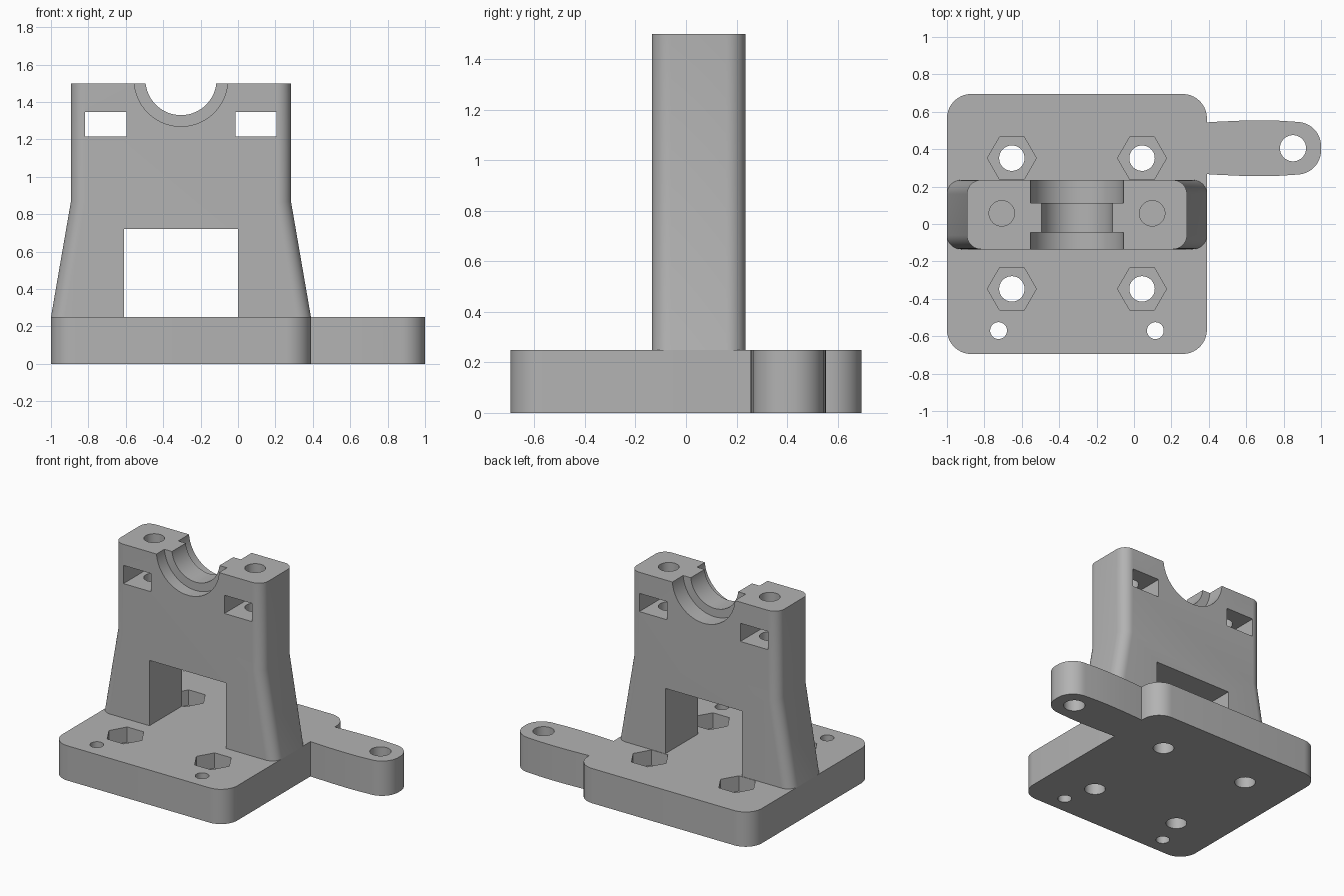
import bpy
import bmesh
from math import cos, sin, pi, radians

if "Cube" in bpy.data.objects:
    bpy.data.objects.remove(bpy.data.objects["Cube"])

grey = bpy.data.materials.new("plain grey")
grey.use_nodes = True
grey.diffuse_color = (0.45, 0.45, 0.45, 1)
grey.node_tree.nodes["Principled BSDF"].inputs["Base Color"].default_value = grey.diffuse_color

BODY_X = -0.305      # symmetry line of the plate and tower
TOWER_Y = 0.05
PLATE_TOP = 0.25


def prism(name, outline, low, high, axis="Z", round_side=0):
    """Extrude a 2D outline along Z or Y, optionally rounding its long side edges."""
    def place(p, depth):
        return (p[0], p[1], depth) if axis == "Z" else (p[0], depth, p[1])
    bm = bmesh.new()
    face = bm.faces.new([bm.verts.new(place(p, low)) for p in outline])
    shift = (0, 0, high - low) if axis == "Z" else (0, high - low, 0)
    new = bmesh.ops.extrude_face_region(bm, geom=[face])["geom"]
    bmesh.ops.translate(bm, vec=shift, verts=[g for g in new if isinstance(g, bmesh.types.BMVert)])
    bmesh.ops.recalc_face_normals(bm, faces=bm.faces)
    if round_side:
        edges = [e for e in bm.edges if abs(e.verts[0].co.z - e.verts[1].co.z) > 0.1]
        bmesh.ops.bevel(bm, geom=edges, offset=round_side, segments=10, profile=0.5, affect="EDGES")
    mesh = bpy.data.meshes.new(name)
    bm.to_mesh(mesh)
    bm.free()
    mesh.materials.append(grey)
    obj = bpy.data.objects.new(name, mesh)
    bpy.context.collection.objects.link(obj)
    return obj


def circle(x, y, r, n=48):
    return [(x + r * cos(2 * pi * i / n), y + r * sin(2 * pi * i / n)) for i in range(n)]


def box(x0, x1, y0, y1):
    return [(x0, y0), (x1, y0), (x1, y1), (x0, y1)]


def cut(target, cutters):
    """Subtract each cutter and discard it."""
    bpy.context.view_layer.objects.active = target
    for cutter in cutters:
        mod = target.modifiers.new("cut", "BOOLEAN")
        mod.operation = "DIFFERENCE"
        mod.solver = "EXACT"
        mod.object = cutter
        bpy.ops.object.modifier_apply(modifier=mod.name)
        bpy.data.objects.remove(cutter)


# Base plate with nut recesses, bolt holes and two small front holes
plate = prism("base_plate", box(-1, 0.39, -0.695, 0.695), 0, PLATE_TOP, round_side=0.13)
holes = []
for side in (-1, 1):
    x = BODY_X + side * 0.348
    for y in (-0.347, 0.352):
        holes.append(prism("bolt_hole", circle(x, y, 0.068), -0.1, 0.4))
        holes.append(prism("nut_recess", circle(x, y, 0.131, 6), 0.14, 0.4))
    holes.append(prism("small_hole", circle(BODY_X + side * 0.419, -0.57, 0.045), -0.1, 0.4))
cut(plate, holes)

# Side arm: gently bulging sides and a rounded end
half = [(0.37, 0.137), (0.45, 0.142), (0.56, 0.147), (0.68, 0.149), (0.78, 0.147), (0.87, 0.141)]
half += [(0.87 + 0.13 * sin(a), 0.011 + 0.13 * cos(a)) for a in [i * pi / 24 for i in range(1, 13)]]
outline = [(x, 0.405 - d) for x, d in half] + [(x, 0.405 + d) for x, d in reversed(half)]
arm = prism("side_arm", outline, 0, PLATE_TOP)
cut(arm, [prism("arm_hole", circle(0.85, 0.405, 0.07), -0.1, 0.4)])

# Tower: tapered foot, straight head, rounded side edges
profile = [(0.695, PLATE_TOP), (0.588, 0.87), (0.588, 1.5)]
outline = [(BODY_X + w, z) for w, z in profile] + [(BODY_X - w, z) for w, z in reversed(profile)]
tower = prism("tower", outline, -0.135, 0.235, "Y", round_side=0.075)

# Tower openings: window, stepped bearing cradle, nut slots and bolt holes
cutters = [
    prism("window", box(-0.61, 0, 0.1, 0.72), -0.5, 0.5, "Y"),
    prism("cradle", circle(BODY_X, 1.52, 0.19, 96), -0.5, 0.5, "Y"),
    prism("front_seat", circle(BODY_X, 1.52, 0.25, 96), -0.5, -0.045, "Y"),
    prism("back_seat", circle(BODY_X, 1.52, 0.25, 96), 0.112, 0.5, "Y"),
]
for side in (-1, 1):
    x = BODY_X + side * 0.402
    cutters.append(prism("head_bolt_hole", circle(x, 0.057, 0.068), 1.1, 1.7))
    cutters.append(prism("nut_slot", box(x - 0.11, x + 0.11, 1.217, 1.348), -0.5, 0.5, "Y"))
cut(tower, cutters)

# Smooth the round surfaces, keep edges crisp
for obj in (plate, arm, tower):
    bpy.ops.object.select_all(action="DESELECT")
    obj.select_set(True)
    bpy.context.view_layer.objects.active = obj
    bpy.ops.object.shade_smooth_by_angle(angle=radians(30))
